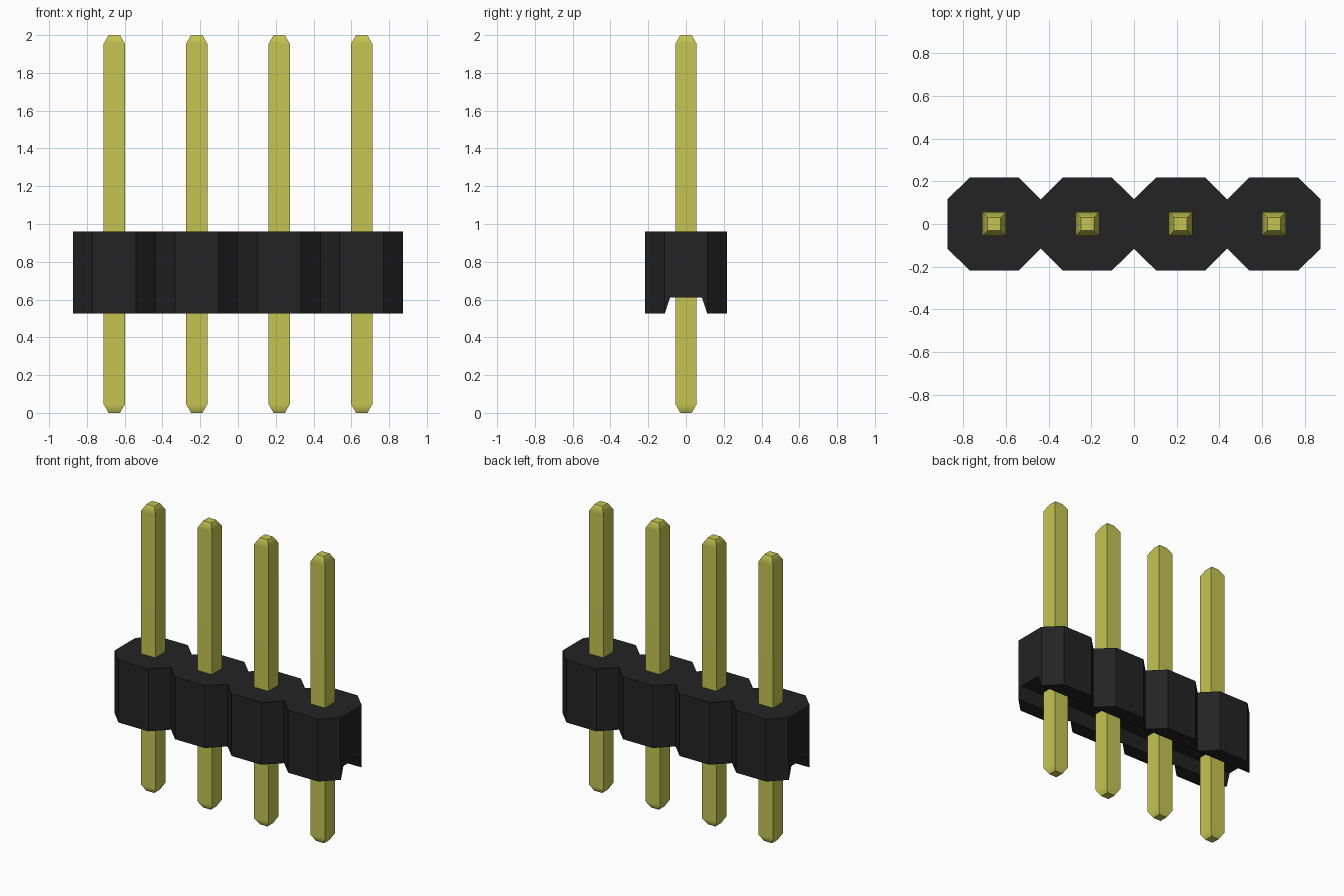
import bpy
import bmesh
import math

cube = bpy.data.objects.get("Cube")
if cube:
    bpy.data.objects.remove(cube, do_unlink=True)

PITCH = 0.4367
COUNT = 4
CENTRES = [(i - (COUNT - 1) / 2) * PITCH for i in range(COUNT)]


def make_material(name, colour, roughness):
    mat = bpy.data.materials.new(name)
    mat.use_nodes = True
    mat.diffuse_color = colour
    bsdf = mat.node_tree.nodes["Principled BSDF"]
    bsdf.inputs["Base Color"].default_value = colour
    bsdf.inputs["Roughness"].default_value = roughness
    return mat


def loft(name, rings, mat):
    """Skin a row of matching closed cross-sections and cap both ends."""
    bm = bmesh.new()
    rows = [[bm.verts.new(p) for p in ring] for ring in rings]
    n = len(rows[0])
    for a, b in zip(rows, rows[1:]):
        for k in range(n):
            bm.faces.new((a[k], a[(k + 1) % n], b[(k + 1) % n], b[k]))
    bm.faces.new(rows[0])
    bm.faces.new(rows[-1])
    bmesh.ops.dissolve_limit(bm, angle_limit=math.radians(1),
                             verts=bm.verts, edges=bm.edges)
    bmesh.ops.recalc_face_normals(bm, faces=bm.faces)
    mesh = bpy.data.meshes.new(name)
    bm.to_mesh(mesh)
    bm.free()
    mesh.materials.append(mat)
    obj = bpy.data.objects.new(name, mesh)
    bpy.context.collection.objects.link(obj)
    return obj


black = make_material("black_plastic", (0.017, 0.017, 0.017, 1), 0.6)
gold = make_material("yellow_metal", (0.56, 0.56, 0.085, 1), 0.4)

# Housing: chain of octagonal cells with a tapered channel along the underside
BOTTOM, TOP, ROOF = 0.525, 0.96, 0.61
WIDE, NARROW = 0.218, 0.115
MOUTH, INNER = 0.113, 0.085


def housing_section(x, w):
    half = [(w, TOP), (w, BOTTOM), (MOUTH, BOTTOM), (INNER, ROOF)]
    return ([(x, y, z) for y, z in half]
            + [(x, -y, z) for y, z in reversed(half)])


stations = [(CENTRES[0] - PITCH / 2, NARROW)]
for c in CENTRES:
    stations += [(c - NARROW, WIDE), (c + NARROW, WIDE), (c + PITCH / 2, NARROW)]
loft("housing", [housing_section(x, w) for x, w in stations], black)

# Pins: square posts with tapered tips at both ends
HALF, TIP, TAPER, HEIGHT = 0.056, 0.03, 0.046, 2.0
levels = [(0, TIP), (TAPER, HALF), (HEIGHT - TAPER, HALF), (HEIGHT, TIP)]
for i, c in enumerate(CENTRES, 1):
    rings = [[(sx * r, sy * r, z) for sx, sy in ((-1, -1), (1, -1), (1, 1), (-1, 1))]
             for z, r in levels]
    pin = loft(f"pin_{i}", rings, gold)
    pin.location.x = c
    # Blend the tips into the shaft, keeping the corners crisp
    bpy.ops.object.select_all(action="DESELECT")
    pin.select_set(True)
    bpy.context.view_layer.objects.active = pin
    bpy.ops.object.shade_smooth_by_angle(angle=math.radians(35))
    normals = pin.modifiers.new("weighted_normals", "WEIGHTED_NORMAL")
    normals.keep_sharp = True
